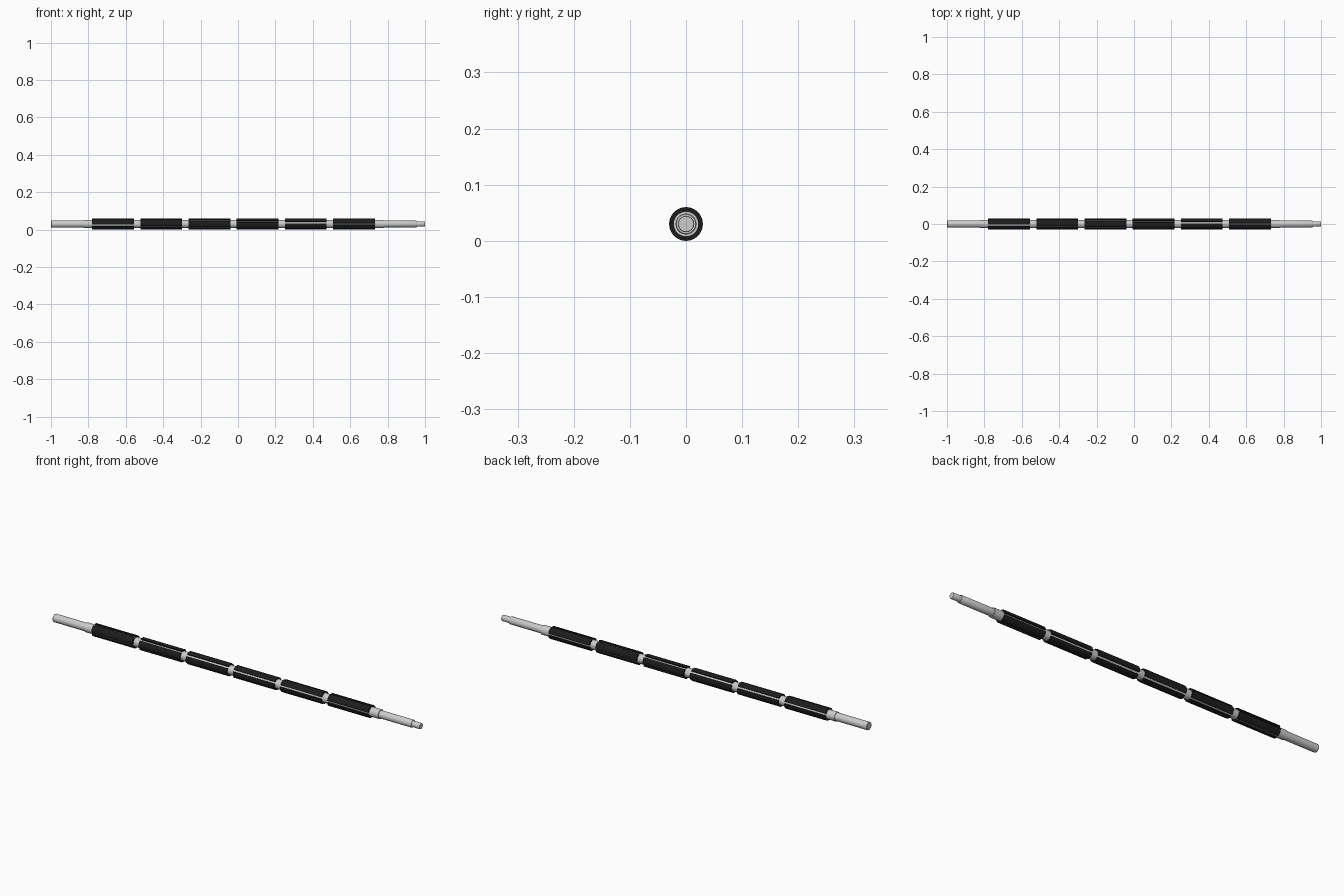
import bpy, bmesh
from math import sin, cos, radians, pi

if "Cube" in bpy.data.objects:
    bpy.data.objects.remove(bpy.data.objects["Cube"])

R_OUT, R_CORE, CZ = 0.03, 0.0225, 0.03


def mesh_object(name, bm, mat=None):
    bmesh.ops.recalc_face_normals(bm, faces=bm.faces)
    me = bpy.data.meshes.new(name)
    bm.to_mesh(me)
    bm.free()
    ob = bpy.data.objects.new(name, me)
    bpy.context.collection.objects.link(ob)
    if mat:
        me.materials.append(mat)
    bpy.ops.object.select_all(action='DESELECT')
    ob.select_set(True)
    bpy.context.view_layer.objects.active = ob
    bpy.ops.object.shade_smooth_by_angle(angle=radians(30))
    return ob


def point(x, r, a):
    # angle a is measured upward from the front (-y)
    return (x, -r * cos(a), CZ + r * sin(a))


def turned(name, profile, sides=48):
    bm = bmesh.new()
    rings = [[bm.verts.new(point(x, r, 2 * pi * i / sides)) for i in range(sides)]
             for x, r in profile]
    for a, b in zip(rings, rings[1:]):
        for i in range(sides):
            j = (i + 1) % sides
            bm.faces.new((a[i], a[j], b[j], b[i]))
    bm.faces.new(rings[0])
    bm.faces.new(rings[-1])
    return mesh_object(name, bm)


def arc_plate(name, x0, x1, a0, a1, mat, steps=14):
    bm = bmesh.new()
    angles = [a0 + (a1 - a0) * i / steps for i in range(steps + 1)]
    section = [(R_OUT, a) for a in angles] + [(R_CORE - 0.0005, a) for a in reversed(angles)]
    left = [bm.verts.new(point(x0, r, a)) for r, a in section]
    right = [bm.verts.new(point(x1, r, a)) for r, a in section]
    n = len(section)
    for i in range(n):
        j = (i + 1) % n
        bm.faces.new((left[i], left[j], right[j], right[i]))
    # end caps as quad strips
    for side in (left, right):
        for i in range(steps):
            bm.faces.new((side[i], side[i + 1], side[n - 2 - i], side[n - 1 - i]))
    return mesh_object(name, bm, mat)


black = bpy.data.materials.new("black_plate")
black.diffuse_color = (0.012, 0.012, 0.012, 1)
black.use_nodes = True
black.node_tree.nodes["Principled BSDF"].inputs["Base Color"].default_value = black.diffuse_color
grey = None

# stepped shaft with its thicker core and narrow tip
turned("shaft", [(-1.0, 0.018), (-0.998, 0.0195), (-0.825, 0.0195), (-0.825, R_CORE),
                 (0.78, R_CORE), (0.78, 0.0185), (0.953, 0.0185), (0.956, 0.017),
                 (0.956, 0.0145), (0.998, 0.0145), (1.0, 0.0135)])

# six groups of four curved plates, each group turned 15 degrees from the next
GAP = radians(20)
for k in range(6):
    x0 = -0.78 + 0.2575 * k
    for q in range(4):
        gap_centre = radians(15 * (5 - k) + 90 * q)
        arc_plate(f"plate_{k + 1}_{q + 1}", x0, x0 + 0.224,
                  gap_centre + GAP / 2, gap_centre + pi / 2 - GAP / 2, black)
